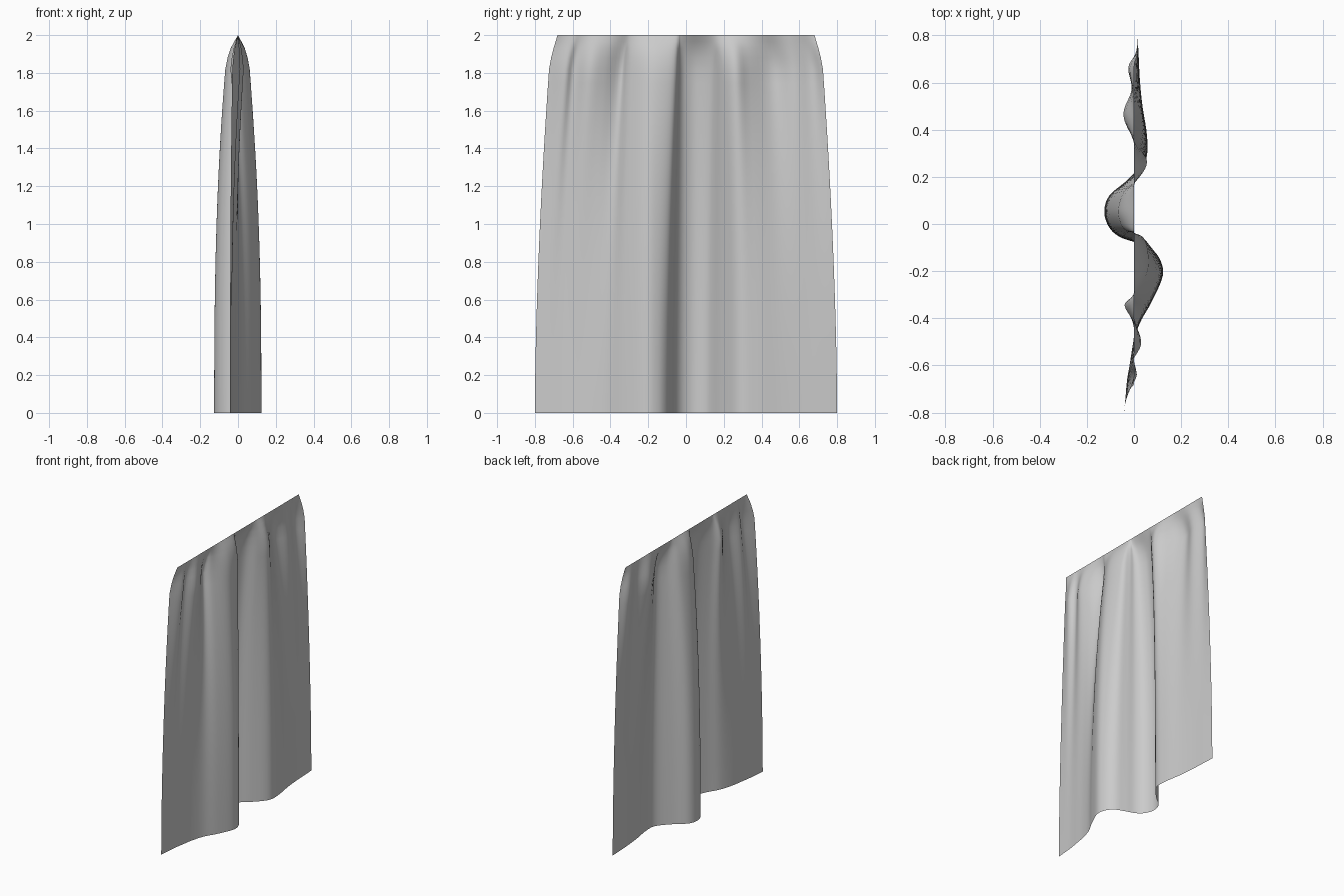
import bpy

if "Cube" in bpy.data.objects:
    bpy.data.objects.remove(bpy.data.objects["Cube"])

# Matching fold profiles (x, y): just below the heading, and at the hem
UPPER = [(-.03, -.725), (.012, -.64), (-.01, -.59), (.03, -.51), (.008, -.43), (-.04, -.345), (0, -.305),
         (.05, -.22), (.062, -.15), (.045, -.065), (.005, -.04), (-.03, -.03), (-.055, 0), (-.067, .06),
         (-.04, .14), (.02, .195), (.055, .265), (.01, .34), (-.045, .46), (-.01, .57), (-.024, .665), (.015, .725)]
HEM = [(-.042, -.80), (-.036, -.735), (-.03, -.67), (-.018, -.595), (-.003, -.51), (.025, -.42), (.075, -.33),
       (.122, -.22), (.11, -.15), (.07, -.105), (.005, -.078), (-.06, -.055), (-.105, -.015), (-.126, .05),
       (-.105, .12), (-.025, .19), (.05, .28), (.055, .375), (.036, .50), (.025, .61), (.02, .71), (.015, .80)]
STEPS = 5


def smooth_path(pts):
    """Catmull-Rom curve through the profile points."""
    ends = lambda a, b: tuple(2 * p - q for p, q in zip(a, b))
    p = [ends(pts[0], pts[1])] + pts + [ends(pts[-1], pts[-2])]
    out = []
    for i in range(1, len(p) - 2):
        for s in range(STEPS):
            t = s / STEPS
            out.append(tuple(.5 * (2 * b + (c - a) * t + (2 * a - 5 * b + 4 * c - d) * t * t
                                   + (3 * b - a - 3 * c + d) * t ** 3)
                             for a, b, c, d in zip(*p[i - 1:i + 3])))
    return out + [pts[-1]]


upper, hem = smooth_path(UPPER), smooth_path(HEM)
n = len(upper)

# Cloth rows: (height, fold depth, width) at the gathered heading, then full folds to the hem
rows = [(2, 0, .938), (1.965, .3, .953), (1.93, .58, .967), (1.88, .82, .985)]
rows += [(1.82 * (1 - i / 24), 1, 1) for i in range(25)]

verts = []
for z, depth, width in rows:
    t = min(1, z / 1.82)
    wx, wy = 1 - t ** 2.6, 1 - t ** 1.7
    for (ux, uy), (hx, hy) in zip(upper, hem):
        verts.append(((ux + (hx - ux) * wx) * depth, (uy + (hy - uy) * wy) * width, z))

faces = [(r * n + i, (r + 1) * n + i, (r + 1) * n + i + 1, r * n + i + 1)
         for r in range(len(rows) - 1) for i in range(n - 1)]

mesh = bpy.data.meshes.new("curtain")
mesh.from_pydata(verts, [], faces)
mesh.shade_smooth()
curtain = bpy.data.objects.new("curtain", mesh)
bpy.context.collection.objects.link(curtain)
